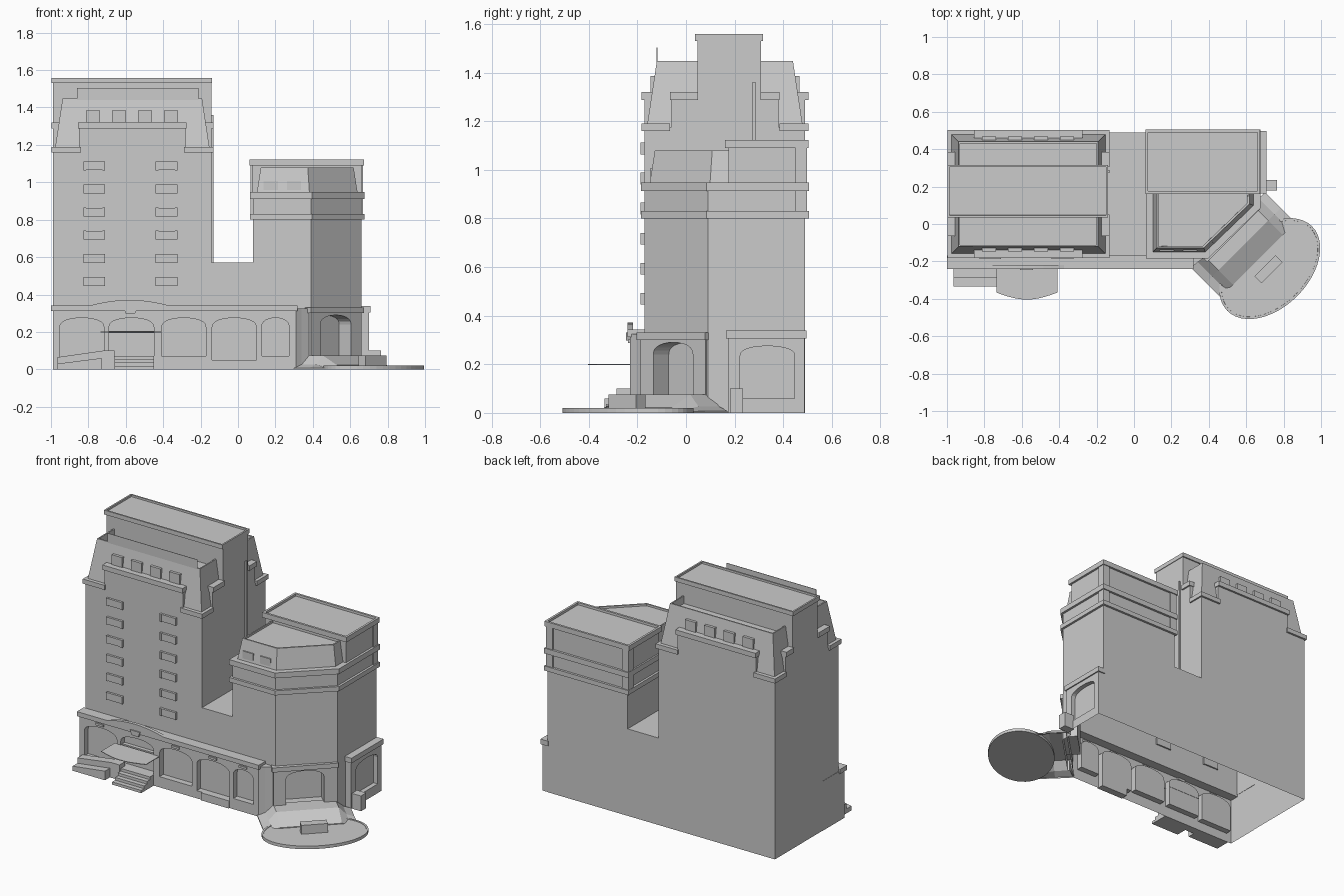
import bpy, bmesh
from math import cos, sin, pi
from mathutils import Vector

if "Cube" in bpy.data.objects:
    bpy.data.objects.remove(bpy.data.objects["Cube"])

def loft(name, rings, rim=None):
    """Closed solid through equal-length rings; rim=(width, depth) sinks the top."""
    bm = bmesh.new()
    vs = [[bm.verts.new(p) for p in r] for r in rings]
    n = len(vs[0])
    for a, b in zip(vs, vs[1:]):
        for i in range(n):
            bm.faces.new((a[i], a[(i + 1) % n], b[(i + 1) % n], b[i]))
    bm.faces.new(vs[0])
    top = bm.faces.new(vs[-1])
    bmesh.ops.recalc_face_normals(bm, faces=bm.faces)
    if rim:
        bmesh.ops.inset_region(bm, faces=[top], thickness=rim[0])
        bmesh.ops.inset_region(bm, faces=[top], thickness=0.0005, depth=-rim[1])
    me = bpy.data.meshes.new(name)
    bm.to_mesh(me)
    bm.free()
    ob = bpy.data.objects.new(name, me)
    bpy.context.collection.objects.link(ob)
    return ob

def prism(name, pts, z0, z1, rim=None):
    return loft(name, [at(pts, z0), at(pts, z1)], rim)

def at(pts, z):
    return [(x, y, z) for x, y in pts]

def rect(x0, x1, y0, y1):
    return [(x0, y0), (x1, y0), (x1, y1), (x0, y1)]

def box(name, x0, x1, y0, y1, z0, z1, rim=None):
    return prism(name, rect(x0, x1, y0, y1), z0, z1, rim)

def offset(pts, d):
    """Mitred offset of a counter-clockwise outline (positive grows)."""
    out = []
    for i, p in enumerate(pts):
        p = Vector(p)
        a = (p - Vector(pts[i - 1])).normalized()
        b = (Vector(pts[(i + 1) % len(pts)]) - p).normalized()
        na, nb = Vector((a.y, -a.x)), Vector((b.y, -b.x))
        q = p + (na + nb) * d / (1 + na.dot(nb))
        out.append((q.x, q.y))
    return out

def arch(c, u, w, z0, zs, rise, depth):
    """Arched cutter centred at c on a wall running along u."""
    u = Vector(u).normalized()
    nrm = Vector((u.y, -u.x))
    prof = [(-w, z0), (w, z0)] + [(w * cos(pi * i / 12), zs + rise * sin(pi * i / 12) ** 0.8)
                                  for i in range(13)]
    rings = []
    for d in (0.06, -depth):
        b = Vector(c) + nrm * d
        rings.append([((b + u * s).x, (b + u * s).y, z) for s, z in prof])
    return loft("arch_cutter", rings)

def combine(ob, others, op):
    bpy.context.view_layer.objects.active = ob
    for o in others:
        o.hide_render = True
        m = ob.modifiers.new("bool", 'BOOLEAN')
        m.operation, m.solver, m.object = op, 'EXACT', o
        bpy.ops.object.modifier_apply(modifier=m.name)
        bpy.data.objects.remove(o)

def open_bottom(ob):
    bm = bmesh.new()
    bm.from_mesh(ob.data)
    low = [f for f in bm.faces if all(abs(v.co.z) < 1e-4 for v in f.verts)]
    bmesh.ops.delete(bm, geom=low, context='FACES')
    bm.to_mesh(ob.data)
    bm.free()

# Diagonal entrance coordinates: t along the chamfered wall, n outward
def diag(t, n):
    k = 0.7071
    return (0.5 + k * (t + n), -0.03 + k * (t - n))

def diag_rect(t0, t1, n0, n1):
    return [diag(t0, n1), diag(t1, n1), diag(t1, n0), diag(t0, n0)]

# --- Main shell: tower, link, wing, arcade, portal and side bay as one open-bottomed body
WING = [(0.08, -0.17), (0.39, -0.17), (0.66, 0.09), (0.66, 0.49), (0.08, 0.49)]
TOWER = rect(-0.988, -0.142, -0.17, 0.49)
CX, CY = -0.565, 0.16
shell = prism("building_shell", WING, 0, 0.945)
combine(shell, [
    box("link", -0.3, 0.2, -0.17, 0.49, 0, 0.57),
    prism("tower", TOWER, 0, 1.175),
    box("arcade", -0.99, 0.31, -0.23, 0.0, 0, 0.325),
    loft("arcade_flare", [at([(0.3, -0.23), (0.31, -0.23), (0.34, -0.205), (0.42, -0.15),
                              (0.3, -0.15)], z) for z in (0, 0.325)]),
    prism("portal", diag_rect(-0.19, 0.19, -0.1, 0.033), 0, 0.315),
    box("side_bay", 0.6, 0.70, 0.172, 0.488, 0, 0.325)], 'UNION')
cutters = [arch((x, -0.23), (1, 0), w, z, 0.225, 0.05, 0.04)
           for x, w, z in [(-0.835, 0.118, 0.06), (-0.57, 0.12, 0.07), (-0.29, 0.118, 0.07),
                           (-0.02, 0.118, 0.05), (0.2, 0.073, 0.07)]]
cutters += [arch(diag(0, 0.033), (1, 1), 0.115, 0.07, 0.24, 0.05, 0.09),
            arch((0.70, 0.335), (0, 1), 0.112, 0.06, 0.235, 0.04, 0.03)]
combine(shell, cutters, 'DIFFERENCE')
open_bottom(shell)

# --- Ground floor trim
box("arcade_cornice", -1.0, 0.318, -0.24, -0.168, 0.312, 0.342)
prism("portal_cornice", diag_rect(-0.2, 0.2, 0.0, 0.046), 0.30, 0.33)
box("side_bay_cornice", 0.655, 0.708, 0.164, 0.496, 0.305, 0.338)
bump = [(-0.8, 0.325), (-0.36, 0.325)] + [
    (-0.58 + 0.22 * cos(pi * i / 14), 0.338 + 0.033 * sin(pi * i / 14) ** 2) for i in range(15)]
loft("curved_pediment", [[(x, y, z) for x, z in bump] for y in (-0.24, -0.218)])
for x in (-0.84, -0.29, -0.02, 0.2):
    box("keystone", x - 0.028, x + 0.028, -0.238, -0.22, 0.288, 0.302)
key = [(-0.55, 0.298), (-0.54, 0.33), (-0.61, 0.33), (-0.60, 0.298)]
loft("center_keystone", [[(x, y, z) for x, z in key] for y in (-0.247, -0.22)])
box("door_transom", -0.69, -0.45, -0.215, -0.188, 0.195, 0.205)
box("door_sill", -0.1, 0.1, -0.238, -0.19, 0, 0.05)
box("side_step", 0.69, 0.765, 0.18, 0.235, 0, 0.10)

# --- Right wing upper floors
prism("wing_lower_cornice", offset(WING, 0.015), 0.80, 0.83)
prism("wing_upper_cornice", offset(WING, 0.015), 0.912, 0.947)
MANS = [(0.08, -0.17), (0.39, -0.17), (0.66, 0.09), (0.66, 0.23), (0.08, 0.23)]
loft("wing_mansard", [at(offset(MANS, -0.02), 0.94), at(offset(MANS, -0.042), 1.08)], (0.012, 0.012))
REAR = rect(0.075, 0.66, 0.175, 0.49)
prism("wing_rear_block", REAR, 0.94, 1.10)
prism("wing_rear_cap", offset(REAR, 0.014), 1.09, 1.123, (0.02, 0.015))
for x in (0.067, 0.618):
    box("wing_corner_pier", x, x + 0.05, 0.45, 0.498, 0.80, 1.10)
for x in (0.175, 0.30):
    box("wing_dormer", x - 0.038, x + 0.038, -0.147, -0.10, 0.945, 1.008)
for t in (-0.06, 0.08):
    prism("wing_corner_dormer", diag_rect(t - 0.045, t + 0.045, -0.06, -0.008), 0.945, 1.008)

# --- Tower top
loft("tower_mansard", [at(offset(TOWER, -0.008), 1.17), at(offset(TOWER, -0.05), 1.447)], (0.012, 0.05))
box("mansard_front_screen", -0.86, -0.21, -0.121, -0.118, 1.42, 1.503)
box("penthouse", -0.988, -0.142, 0.048, 0.308, 1.17, 1.535)
box("penthouse_cap", -0.998, -0.138, 0.036, 0.316, 1.53, 1.558, (0.015, 0.012))
for s in (-1, 1):
    # raised wall centres and their cornices, front/back then sides
    y0, y1 = sorted((CY + s * 0.33, CY + s * 0.29))
    box("raised_wall", -0.85, -0.28, y0, y1, 1.17, 1.30)
    y0, y1 = sorted((CY + s * 0.343, CY + s * 0.28))
    box("raised_cornice", -0.855, -0.275, y0, y1, 1.288, 1.32)
    x0, x1 = sorted((CX + s * 0.423, CX + s * 0.38))
    box("side_raised_wall", x0, x1, -0.06, 0.38, 1.17, 1.30)
    x0, x1 = sorted((CX + s * 0.433, CX + s * 0.37))
    for a, b in ((-0.065, 0.05), (0.306, 0.385)):
        box("side_raised_cornice", x0, x1, a, b, 1.288, 1.32)
    # corner cornices
    for r in (-1, 1):
        x0, x1 = sorted((CX + r * 0.433, CX + r * 0.275))
        y0, y1 = sorted((CY + s * 0.343, CY + s * 0.225))
        box("corner_cornice", x0, x1, y0, y1, 1.16, 1.19)
    for i in range(4):
        x = -0.775 + i * 0.139
        y0, y1 = sorted((CY + s * 0.307, CY + s * 0.27))
        box("tower_dormer", x - 0.038, x + 0.038, y0, y1, 1.31, 1.385)

# Window balconies in two columns
for x in (-0.768, -0.382):
    for i in range(6):
        z = 0.47 + i * 0.1235
        box("window_panel", x - 0.045, x + 0.045, -0.184, -0.16, z - 0.023, z + 0.023)
        for s in (-0.051, 0.051):
            box("window_side", x + s - 0.007, x + s + 0.007, -0.187, -0.16, z - 0.024, z + 0.024)
box("drain_pipe", -0.15, -0.132, 0.272, 0.288, 0.57, 1.36)

# --- Front steps, side ramp and awning
for i in range(4):
    box("front_step", -0.66, -0.45, -0.36 + i * 0.03, -0.23, 0, 0.018 * (i + 1))
side = [(-0.965, 0), (-0.66, 0), (-0.66, 0.10), (-0.72, 0.10), (-0.965, 0.065)]
loft("access_ramp", [[(x, y, z) for x, z in side] for y in (-0.285, -0.23)])
low = [(-0.965, 0), (-0.73, 0), (-0.73, 0.06), (-0.965, 0.03)]
loft("access_ramp_outer", [[(x, y, z) for x, z in low] for y in (-0.335, -0.28)])
awn = [(-0.41, -0.225), (-0.735, -0.225)] + [
    (-0.735 + 0.325 * i / 10, -0.367 - 0.037 * sin(pi * i / 10)) for i in range(11)]
prism("awning", awn, 0.198, 0.202)

# --- Corner entrance: flared ramp, oval plaza and bench
def section(n, top):
    sec = [(-0.283, 0), (0.283, 0), (0.283, 0.008), (0.235, top * 0.35), (0.188, top),
           (-0.188, top), (-0.235, top * 0.35), (-0.283, 0.008)]
    return [(*diag(t, n), z) for t, z in sec]
ramp = loft("entrance_ramp", [section(0.0, 0.075), section(0.12, 0.075), section(0.23, 0.022)])
open_bottom(ramp)
oval = [diag(0.012 + 0.32 * cos(2 * pi * i / 48), 0.307 + 0.208 * sin(2 * pi * i / 48))
        for i in range(48)][::-1]
prism("oval_plaza", oval, 0, 0.02, (0.012, 0.003))
prism("plaza_bench", diag_rect(-0.075, 0.085, 0.278, 0.332), 0.01, 0.075)
